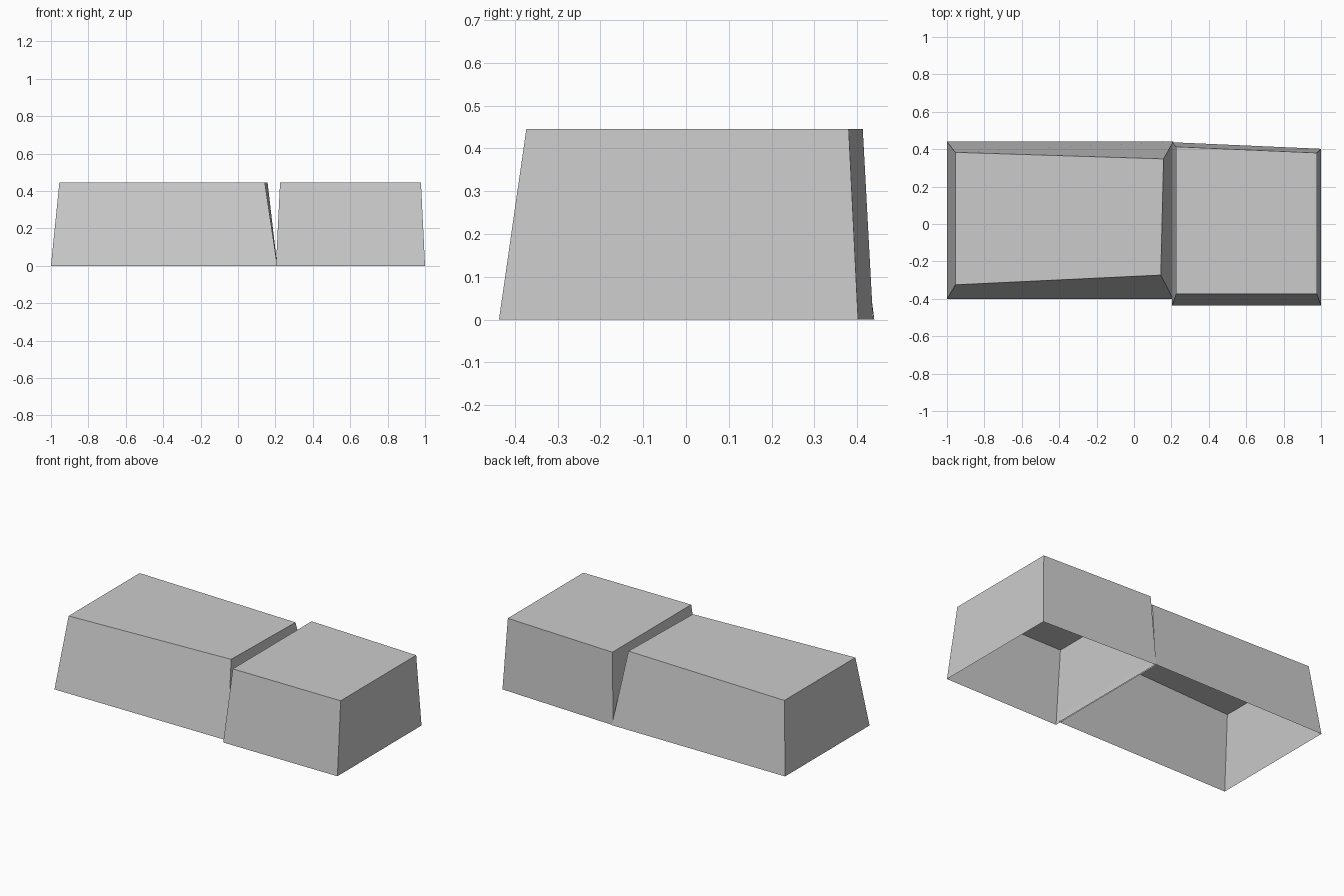
import bpy
import bmesh

old = bpy.data.objects.get("Cube")
if old:
    bpy.data.objects.remove(old, do_unlink=True)

HEIGHT = 0.446

# Plain wall and roof colour
grey = bpy.data.materials.new("light_grey")
grey.use_nodes = True
colour = (0.6, 0.6, 0.6, 1)
grey.diffuse_color = colour
grey.node_tree.nodes["Principled BSDF"].inputs["Base Color"].default_value = colour


def open_block(name, base, roof):
    """Tapered shell with four walls and a roof, open underneath."""
    bm = bmesh.new()
    low = [bm.verts.new((x, y, 0)) for x, y in base]
    high = [bm.verts.new((x, y, HEIGHT)) for x, y in roof]
    for i in range(4):
        j = (i + 1) % 4
        bm.faces.new((low[i], low[j], high[j], high[i]))
    bm.faces.new(high)
    mesh = bpy.data.meshes.new(name)
    bm.to_mesh(mesh)
    bm.free()
    mesh.materials.append(grey)
    obj = bpy.data.objects.new(name, mesh)
    bpy.context.collection.objects.link(obj)
    return obj


# Corners run front right, front left, back left, back right
open_block("long_block",
           [(-1, -0.402), (0.21, -0.402), (0.21, 0.44), (-1, 0.44)],
           [(-0.955, -0.325), (0.143, -0.273), (0.158, 0.348), (-0.955, 0.383)])
open_block("short_block",
           [(0.203, -0.437), (1, -0.437), (1, 0.402), (0.203, 0.437)],
           [(0.225, -0.373), (0.978, -0.373), (0.978, 0.38), (0.225, 0.413)])
